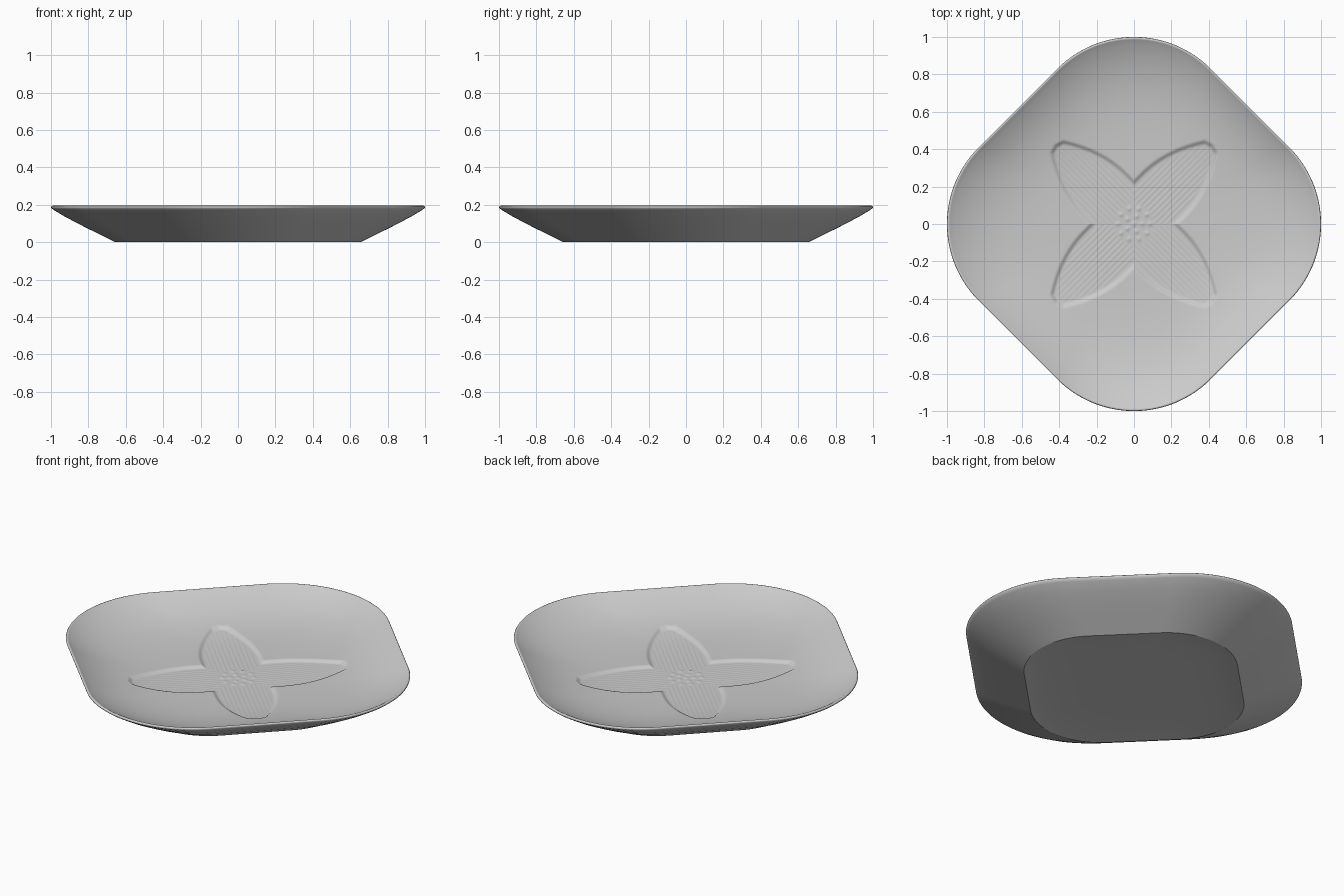
import bpy
import bmesh
from math import sin, cos, tan, pi, sqrt, exp, hypot

cube = bpy.data.objects.get("Cube")
if cube:
    bpy.data.objects.remove(cube, do_unlink=True)

SEGMENTS = 480
SIDE, CORNER = 0.877, 0.58       # half side and corner radius of the rounded square
INSET = SIDE - CORNER


def outline(angle):
    """Distance to the rounded square, standing on its corner, at an angle."""
    a = (angle + pi / 4) % (pi / 2)
    a = min(a, pi / 2 - a)
    if SIDE * tan(a) < INSET:
        return SIDE / cos(a)
    along = INSET * (cos(a) + sin(a))
    return along + sqrt(along ** 2 - 2 * INSET ** 2 + CORNER ** 2)


def smoothstep(low, high, v):
    v = min(max((v - low) / (high - low), 0), 1)
    return v * v * (3 - 2 * v)


# Stamen bumps: a centre dot and two rings
stamens = [(0, 0)]
for count, radius in ((5, 0.043), (10, 0.085)):
    stamens += [(radius * cos(2 * pi * i / count), radius * sin(2 * pi * i / count))
                for i in range(count)]


def flower(x, y):
    """Height of the sunken four-petal relief, relative to the dish floor."""
    r = hypot(x, y)
    if r > 0.65:
        return 0
    t = (abs(x) + abs(y)) / sqrt(2)          # along the petal
    s = abs(abs(x) - abs(y)) / sqrt(2)       # across the petal
    width = 0.16 * (1 - (max(t - 0.22, 0) / 0.42) ** 2)
    edge = min(width - s, 0.592 - t - 0.3 * s)
    inside = smoothstep(-0.012, 0.016, edge)
    ribs = 0.0006 * cos(2 * pi * s / 0.024) * smoothstep(0.09, 0.13, r)
    ribs *= smoothstep(0.012, 0.03, edge)
    dots = 0
    if r < 0.14:
        dots = sum(0.004 * exp(-((x - a) ** 2 + (y - b) ** 2) / 0.00012)
                   for a, b in stamens)
    return inside * (ribs - 0.012) + dots


def floor_height(f):
    return 0.0745 + 0.125 * f ** 4.5


# Rings from the dish centre, over the lip, down the outer wall to the foot,
# then into the slightly hollow underside
rings = [(0.7 * i / 110, None) for i in range(1, 111)]
rings += [(0.7 + 0.272 * i / 20, None) for i in range(1, 21)]
rings += [(0.98, 0.189), (0.986, 0.1925), (0.991, 0.195), (0.997, 0.193),
          (1.0, 0.188), (0.998, 0.182), (0.985, 0.172),
          (0.93, 0.139), (0.87, 0.107), (0.81, 0.076), (0.74, 0.042), (0.655, 0)]
foot_index = len(rings) - 1
rings += [(0.655 * g, 0.018 * (1 - g ** 6)) for g in (0.95, 0.88, 0.8, 0.7, 0.55, 0.3)]

angles = [2 * pi * i / SEGMENTS for i in range(SEGMENTS)]
spokes = [(outline(a) * cos(a), outline(a) * sin(a)) for a in angles]

bm = bmesh.new()
centre = bm.verts.new((0, 0, floor_height(0) + flower(0, 0)))
previous = None
for k, (f, z) in enumerate(rings):
    loop = []
    for sx, sy in spokes:
        x, y = f * sx, f * sy
        height = floor_height(f) + flower(x, y) if z is None else z
        loop.append(bm.verts.new((x, y, height)))
    for i in range(SEGMENTS):
        j = (i + 1) % SEGMENTS
        if previous is None:
            bm.faces.new((centre, loop[i], loop[j]))
        else:
            bm.faces.new((previous[i], loop[i], loop[j], previous[j]))
    if k == foot_index:
        foot = loop
    previous = loop

# Close the underside, smooth everything but the crisp foot edge
bm.faces.new(previous[::-1])
for face in bm.faces:
    face.smooth = True
for i in range(SEGMENTS):
    bm.edges.get((foot[i - 1], foot[i])).smooth = False
bmesh.ops.recalc_face_normals(bm, faces=bm.faces)

mesh = bpy.data.meshes.new("flower_dish")
bm.to_mesh(mesh)
bm.free()
dish = bpy.data.objects.new("flower_dish", mesh)
bpy.context.collection.objects.link(dish)

# Glaze
glaze = bpy.data.materials.new("light_grey_glaze")
glaze.use_nodes = True
colour = (0.6, 0.6, 0.6, 1)
glaze.diffuse_color = colour
glaze.node_tree.nodes["Principled BSDF"].inputs["Base Color"].default_value = colour
mesh.materials.append(glaze)
